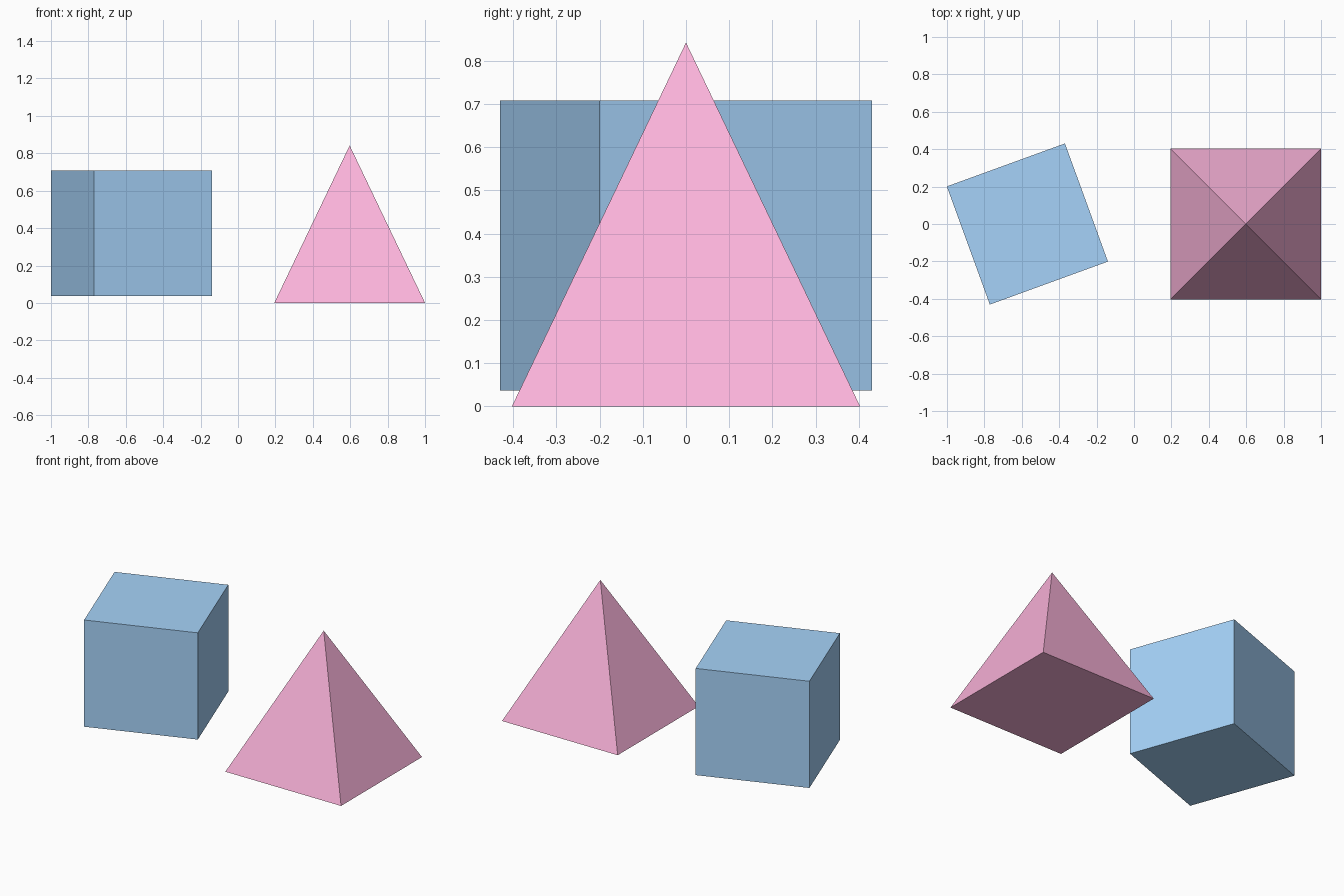
import bpy
from math import radians, sqrt

if "Cube" in bpy.data.objects:
    bpy.data.objects.remove(bpy.data.objects["Cube"])


def finish(name, color):
    obj = bpy.context.object
    obj.name = name
    mat = bpy.data.materials.new(name + "_color")
    mat.diffuse_color = (*color, 1)
    mat.use_nodes = True
    mat.node_tree.nodes["Principled BSDF"].inputs["Base Color"].default_value = mat.diffuse_color
    obj.data.materials.append(mat)
    return obj


# Floating cube, turned 20 degrees about z
bpy.ops.mesh.primitive_cube_add(size=0.672, location=(-0.57, 0, 0.372),
                                rotation=(0, 0, radians(20)))
finish("cube", (0.38, 0.65, 0.95))

# Square pyramid resting on the ground, sides parallel to the axes
half, height = 0.403, 0.842
bpy.ops.mesh.primitive_cone_add(vertices=4, radius1=half * sqrt(2), radius2=0,
                                depth=height, location=(0.597, 0, height / 2),
                                rotation=(0, 0, radians(45)))
finish("pyramid", (0.96, 0.45, 0.70))
